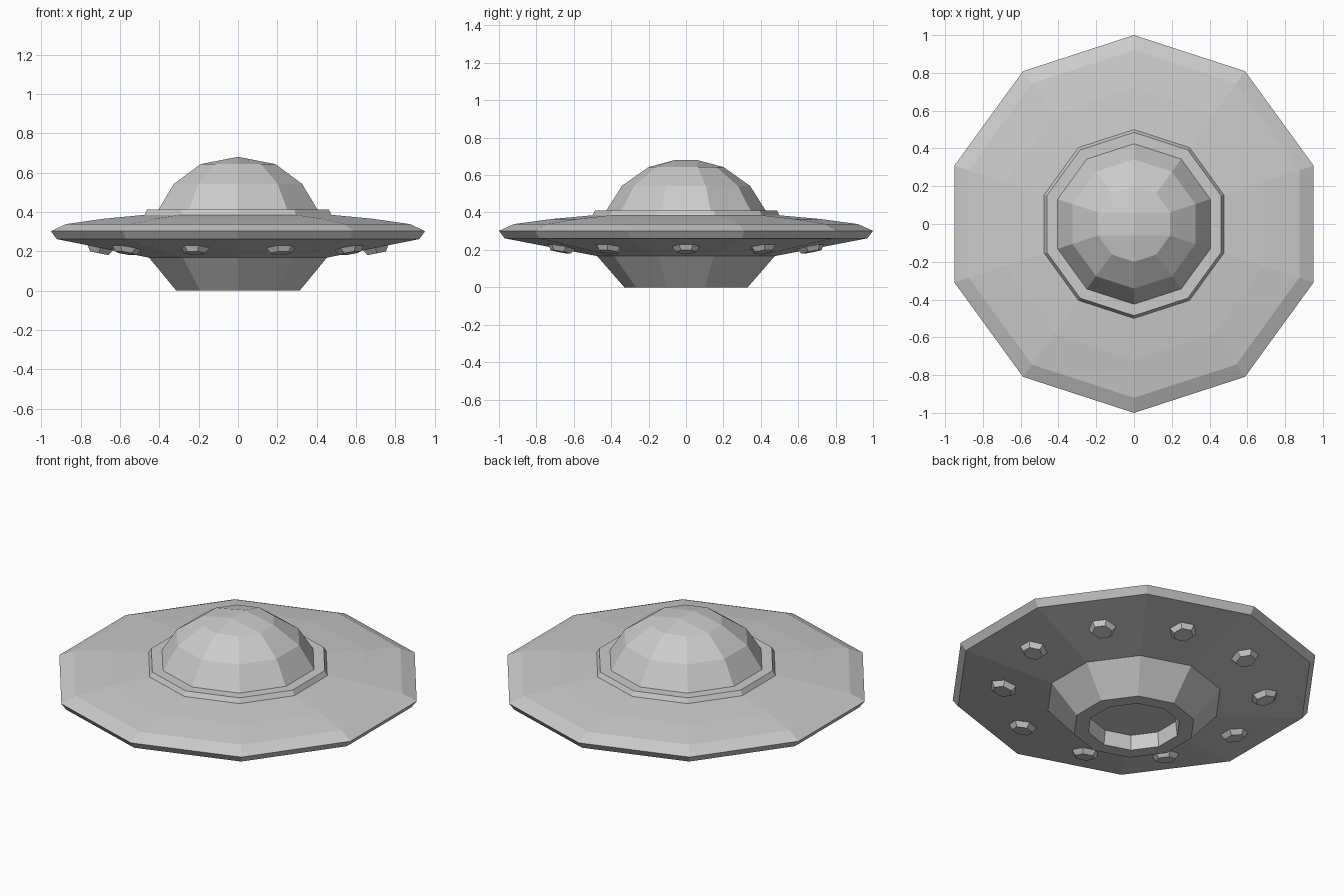
import bpy, bmesh, math
from mathutils import Vector, Matrix

if "Cube" in bpy.data.objects:
    bpy.data.objects.remove(bpy.data.objects["Cube"])

SIDES = 10


def ring(bm, r, z, n=SIDES, start=math.pi / 2):
    return [bm.verts.new((r * math.cos(start + 2 * math.pi * i / n),
                          r * math.sin(start + 2 * math.pi * i / n), z)) for i in range(n)]


def lathe(bm, profile, n=SIDES, start=math.pi / 2):
    """Stack rings of (radius, z) and bridge them with quads."""
    rings = [ring(bm, r, z, n, start) for r, z in profile]
    for a, b in zip(rings, rings[1:]):
        for i in range(n):
            j = (i + 1) % n
            bm.faces.new((a[i], a[j], b[j], b[i]))
    return rings


def finish(bm, name):
    bmesh.ops.recalc_face_normals(bm, faces=bm.faces)
    mesh = bpy.data.meshes.new(name)
    bm.to_mesh(mesh)
    bm.free()
    obj = bpy.data.objects.new(name, mesh)
    bpy.context.collection.objects.link(obj)
    return obj


# Saucer hull: recessed floor, base, underside, rim, upper disc, collar, dome
bm = bmesh.new()
rings = lathe(bm, [(0.24, 0.085), (0.25, 0.0), (0.33, 0.0), (0.475, 0.167),
                   (0.97, 0.262), (1.0, 0.302), (0.92, 0.338), (0.72, 0.365),
                   (0.50, 0.385), (0.485, 0.412), (0.425, 0.412),
                   (0.342, 0.543), (0.20, 0.643)])
bm.faces.new(rings[0])
# Dome cap: six quads around a short ridge
t = rings[-1]
back = bm.verts.new((0, 0.062, 0.68))
front = bm.verts.new((0, -0.062, 0.68))
for f in ((t[0], t[1], t[2], back), (t[0], back, t[8], t[9]),
          (back, t[2], t[3], front), (back, front, t[7], t[8]),
          (front, t[3], t[4], t[5]), (front, t[5], t[6], t[7])):
    bm.faces.new(f)
finish(bm, "saucer_hull")

# Tapered six-sided lamps, one in the middle of each underside panel
slope = math.atan2(0.095, 0.495 * math.cos(math.pi / SIDES))
for k in range(SIDES):
    bm = bmesh.new()
    lamp = lathe(bm, [(0.078, 0.01), (0.075, 0.0), (0.055, -0.028)], 6, math.pi / 2)
    bm.faces.new(lamp[0])
    bm.faces.new(lamp[-1])
    obj = finish(bm, f"lamp_{k + 1}")
    obj.matrix_world = (Matrix.Rotation(2 * math.pi * k / SIDES, 4, 'Z')
                        @ Matrix.Translation((0.70, 0, 0.217))
                        @ Matrix.Rotation(-slope, 4, 'Y'))
